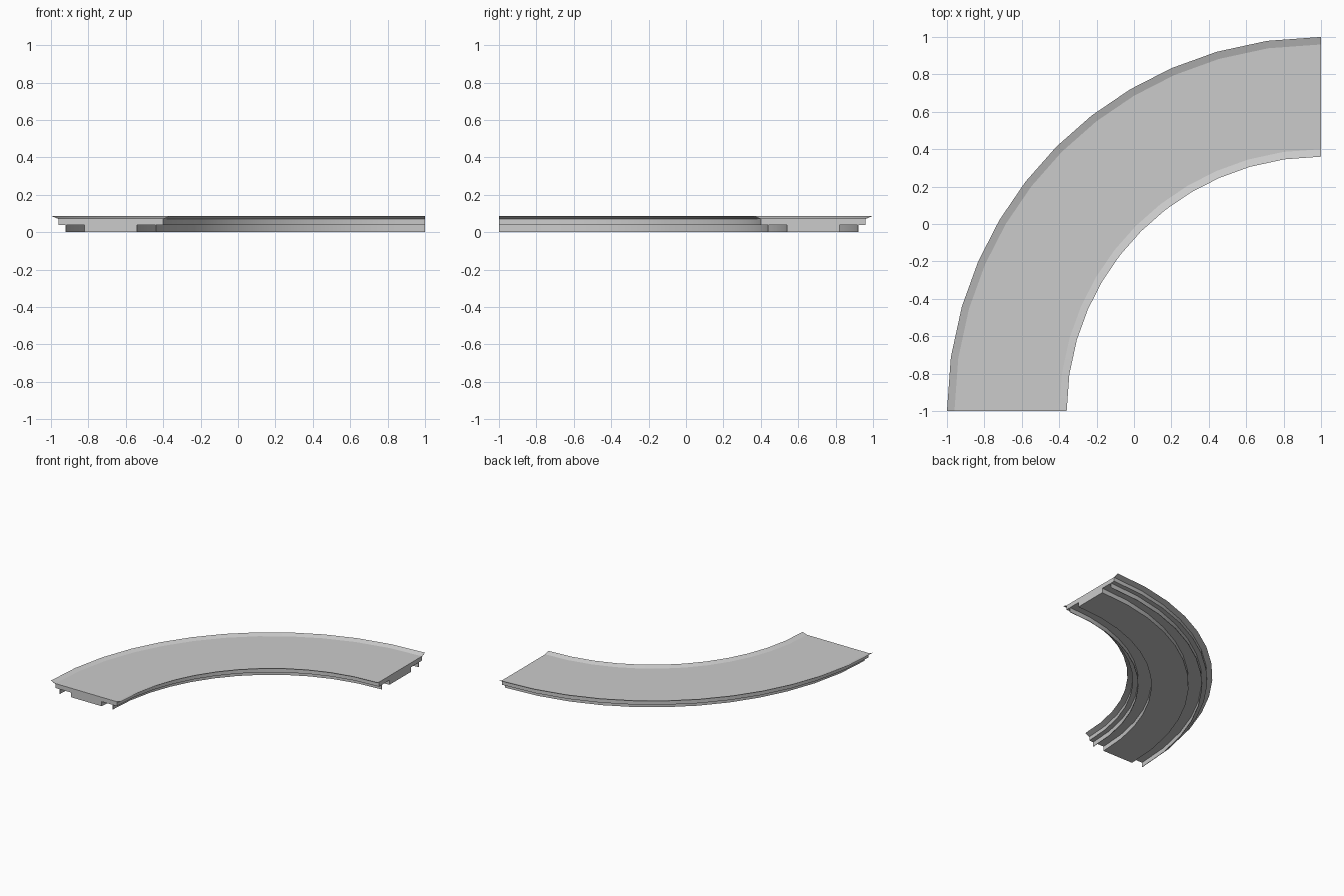
import bpy, bmesh
from math import sin, cos, pi, radians

cube = bpy.data.objects.get("Cube")
if cube:
    bpy.data.objects.remove(cube)

# One flat grey for the whole section
grey = bpy.data.materials.new("plain_grey")
grey.use_nodes = True
colour = (0.6, 0.6, 0.6, 1)
grey.diffuse_color = colour
grey.node_tree.nodes["Principled BSDF"].inputs["Base Color"].default_value = colour

SEGMENTS = 12
MID_RADIUS = 1.68
CENTRE = (1.0, -1.0)

# Half cross-section, (offset from centreline, height): raised lip, deck side,
# thin skirt, groove, solid keel
half = [(0.28, 0.074), (0.32, 0.0876), (0.28, 0.07), (0.28, 0.038),
        (0.242, 0.038), (0.242, 0), (0.238, 0), (0.238, 0.038),
        (0.14, 0.038), (0.14, 0)]
profile = half + [(-x, z) for x, z in reversed(half)]


def sweep(name, section):
    """Sweep a closed section through a quarter turn and cap both ends."""
    bm = bmesh.new()
    rings = []
    for i in range(SEGMENTS + 1):
        u = i / SEGMENTS
        a = u * pi / 2 + radians(1.1 * sin(2 * pi * u) + 0.29 * sin(4 * pi * u))
        rings.append([bm.verts.new((CENTRE[0] - (MID_RADIUS + x) * cos(a),
                                    CENTRE[1] + (MID_RADIUS + x) * sin(a), z))
                      for x, z in section])
    n = len(section)
    for r, s in zip(rings, rings[1:]):
        for j in range(n):
            k = (j + 1) % n
            bm.faces.new((r[j], r[k], s[k], s[j]))
    bm.faces.new(rings[0])
    bm.faces.new(rings[-1][::-1])
    bmesh.ops.recalc_face_normals(bm, faces=bm.faces)
    mesh = bpy.data.meshes.new(name)
    bm.to_mesh(mesh)
    bm.free()
    mesh.materials.append(grey)
    obj = bpy.data.objects.new(name, mesh)
    bpy.context.collection.objects.link(obj)
    return obj


# Curved deck with lips, skirts and keel
deck = sweep("curved_deck", profile)
bpy.ops.object.select_all(action='DESELECT')
deck.select_set(True)
bpy.context.view_layer.objects.active = deck
bpy.ops.object.shade_smooth_by_angle(angle=radians(15))
